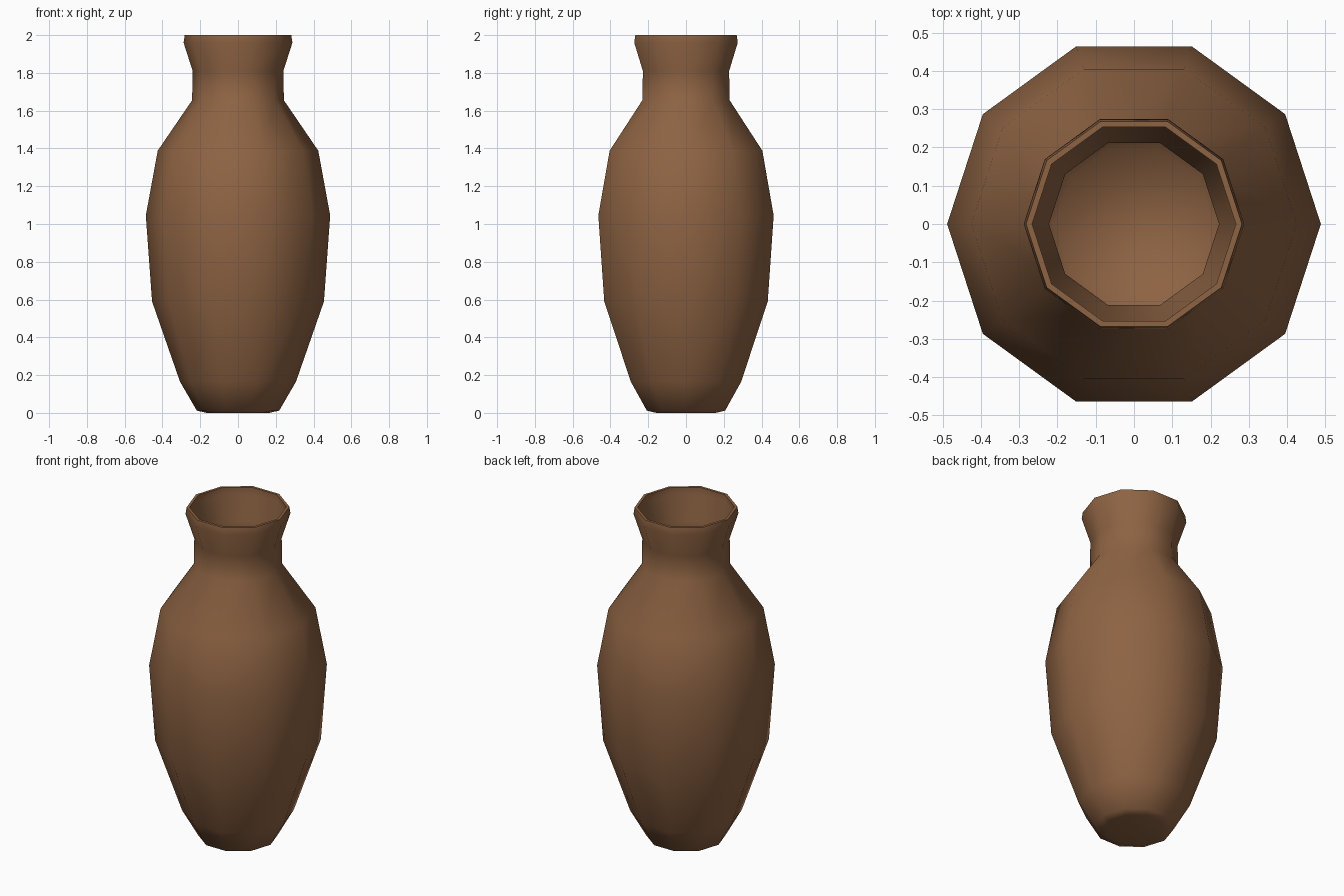
import bpy, bmesh, math

if "Cube" in bpy.data.objects:
    bpy.data.objects.remove(bpy.data.objects["Cube"])

SIDES = 10

# Clay material
clay = bpy.data.materials.new("brown clay")
clay.diffuse_color = (0.27, 0.125, 0.056, 1)
clay.use_nodes = True
clay.node_tree.nodes["Principled BSDF"].inputs["Base Color"].default_value = clay.diffuse_color

# Outer wall from foot to lip, then inner wall back down to the floor (radius, z)
outer = [(0.165, 0.0), (0.218, 0.012), (0.307, 0.165), (0.455, 0.59), (0.488, 1.045),
         (0.425, 1.388), (0.243, 1.655), (0.240, 1.81), (0.288, 1.96), (0.282, 2.0)]
inner = [(0.266, 2.0), (0.266, 1.96), (0.222, 1.815), (0.222, 1.65), (0.405, 1.378),
         (0.467, 1.043), (0.434, 0.594), (0.288, 0.173), (0.205, 0.032)]

# Spin the profile into ten-sided rings
bm = bmesh.new()
rings = []
for r, z in outer + inner:
    rings.append([bm.verts.new((r * math.cos(math.tau * i / SIDES),
                                r * math.sin(math.tau * i / SIDES), z))
                  for i in range(SIDES)])
for a, b in zip(rings, rings[1:]):
    for i in range(SIDES):
        j = (i + 1) % SIDES
        bm.faces.new((a[i], a[j], b[j], b[i]))

# Underside and inside floor
bm.faces.new(rings[0][::-1])
bm.faces.new(rings[-1])
bmesh.ops.recalc_face_normals(bm, faces=bm.faces)

mesh = bpy.data.meshes.new("vase")
bm.to_mesh(mesh)
bm.free()
vase = bpy.data.objects.new("vase", mesh)
bpy.context.collection.objects.link(vase)
mesh.materials.append(clay)

# Smooth body, crisp lip
bpy.context.view_layer.objects.active = vase
vase.select_set(True)
bpy.ops.object.shade_smooth_by_angle(angle=math.radians(65))
